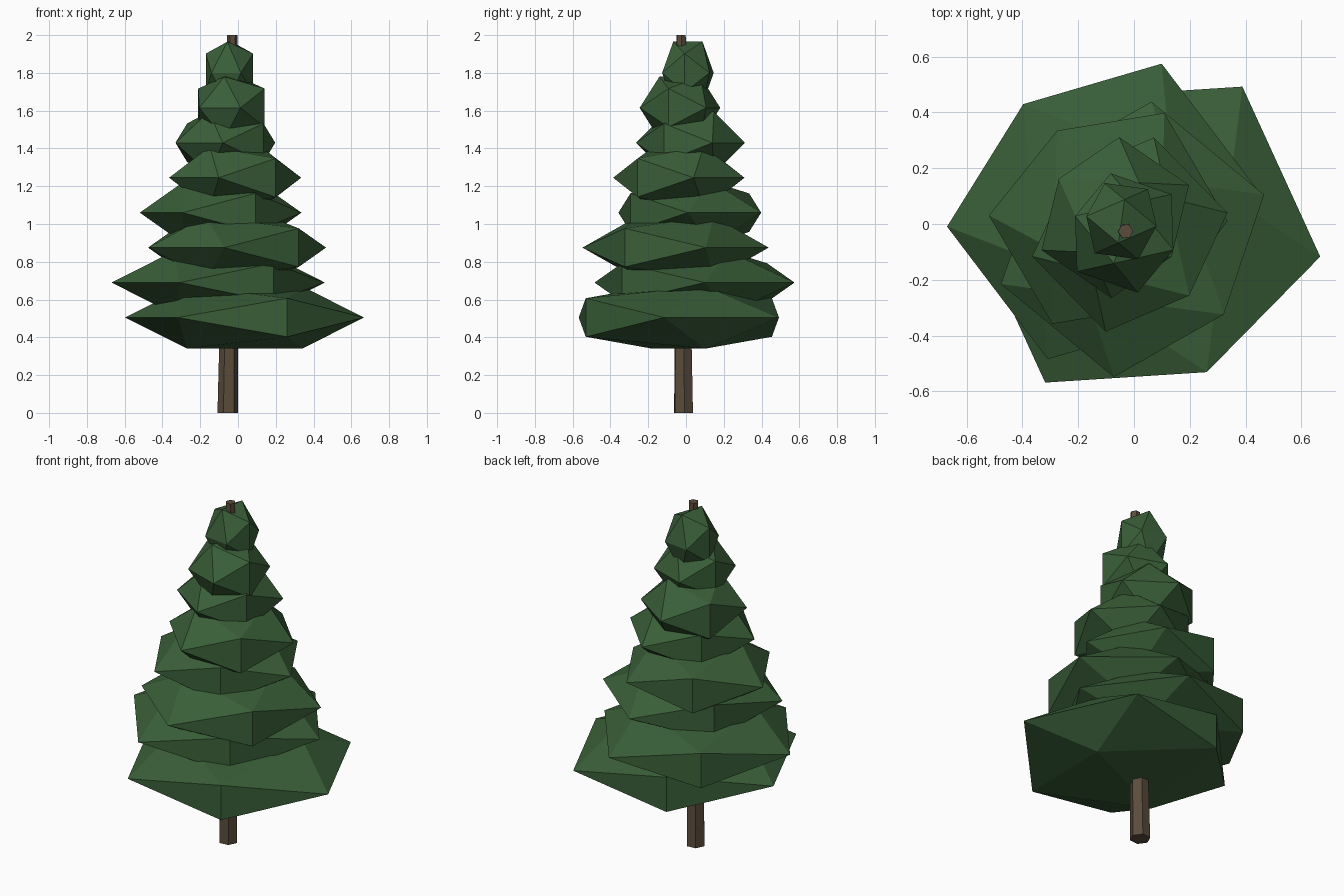
import bpy, bmesh, math
from mathutils import Matrix, Vector

cube = bpy.data.objects.get("Cube")
if cube:
    bpy.data.objects.remove(cube, do_unlink=True)


def material(name, rgb):
    mat = bpy.data.materials.new(name)
    mat.use_nodes = True
    color = (*rgb, 1)
    mat.diffuse_color = color
    bsdf = mat.node_tree.nodes["Principled BSDF"]
    bsdf.inputs["Base Color"].default_value = color
    bsdf.inputs["Roughness"].default_value = 0.9
    return mat


def finish(bm, name, mat):
    bmesh.ops.recalc_face_normals(bm, faces=bm.faces)
    mesh = bpy.data.meshes.new(name)
    bm.to_mesh(mesh)
    bm.free()
    mesh.materials.append(mat)
    obj = bpy.data.objects.new(name, mesh)
    bpy.context.collection.objects.link(obj)
    return obj


needle_green = material("needle green", (0.042, 0.115, 0.040))
bark_brown = material("bark brown", (0.105, 0.073, 0.044))


# Foliage: squashed icosahedra lying on an edge, stacked up the trunk
def foliage_tier(name, center, radius, half_height, turn):
    phi = (1 + math.sqrt(5)) / 2
    flat = radius / math.hypot(1, phi)
    place = (Matrix.Translation(center)
             @ Matrix.Rotation(math.radians(turn), 4, 'Z')
             @ Matrix.Diagonal((flat, flat, half_height / phi, 1)))
    bm = bmesh.new()
    for a in (-1, 1):
        for b in (-phi, phi):
            for corner in ((0, a, b), (a, b, 0), (b, 0, a)):
                bm.verts.new(place @ Vector(corner))
    bmesh.ops.convex_hull(bm, input=bm.verts)
    return finish(bm, name, needle_green)


# Sideways offset and turn of each tier, from the bottom up
tiers = [(0.035, -0.038, -65.4), (-0.105, 0.045, 127.2),
         (-0.005, -0.055, -39.5), (-0.092, 0.02, 120.3),
         (-0.015, -0.038, -45.7), (-0.067, 0.023, 145.5),
         (-0.035, -0.032, -19), (-0.045, 0.01, -8)]
for i, (x, y, turn) in enumerate(tiers):
    foliage_tier(f"foliage_tier_{i + 1}", (x, y, 0.505 + 0.185 * i),
                 0.637 - 0.0697 * i, 0.165, turn)

# Trunk: tapered, slightly leaning six-sided pole
bm = bmesh.new()
bmesh.ops.create_cone(bm, cap_ends=True, segments=6, radius1=0.055,
                      radius2=0.027, depth=2,
                      matrix=Matrix.Rotation(math.radians(95), 4, 'Z'))
foot, tip = Vector((-0.054, -0.013, 0)), Vector((-0.03, -0.026, 0))
for v in bm.verts:
    v.co.z += 1
    v.co += foot.lerp(tip, v.co.z / 2)
finish(bm, "trunk", bark_brown)
